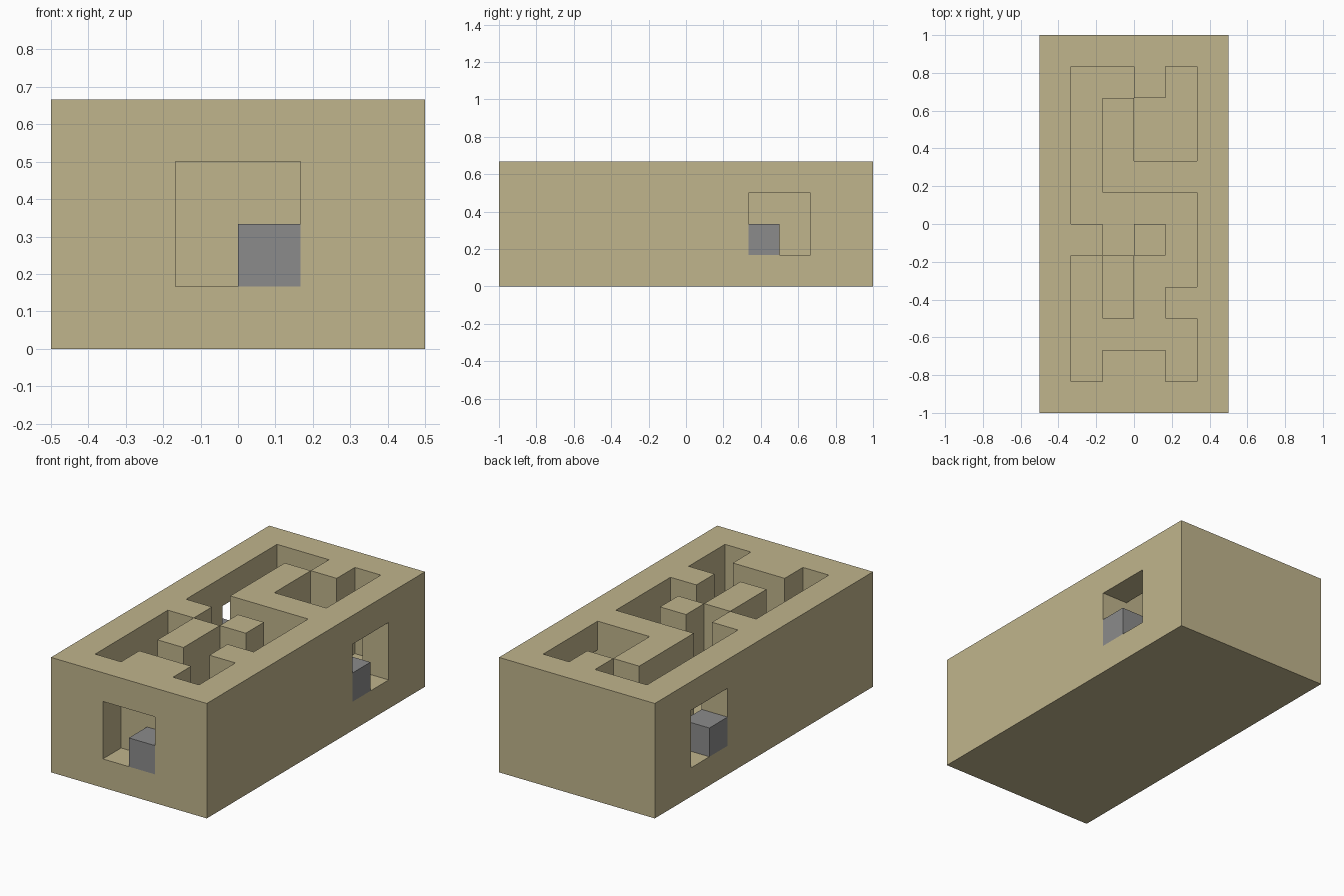
import bpy
import bmesh
from mathutils import Vector

cube = bpy.data.objects.get("Cube")
if cube:
    bpy.data.objects.remove(cube, do_unlink=True)

U = 1 / 6                 # edge of one building cell
NX, NY, NZ = 6, 12, 4     # box size in cells

# Maze plan inside the walls, back row first: '#' is a wall, '.' is a channel
MAZE = ["..#.",
        ".#..",
        ".#..",
        ".###",
        "....",
        "#.#.",
        ".#..",
        ".#.#",
        "....",
        ".##."]


def material(name, rgb):
    mat = bpy.data.materials.new(name)
    mat.use_nodes = True
    color = (*rgb, 1)
    mat.diffuse_color = color
    mat.node_tree.nodes["Principled BSDF"].inputs["Base Color"].default_value = color
    return mat


def is_solid(i, j, k):
    """Tell whether a cell is filled with material."""
    if not (0 <= i < NX and 0 <= j < NY and 0 <= k < NZ):
        return False
    if k == 0:
        return True                                   # floor slab
    if i in (0, NX - 1):                              # side windows
        return not (j in (8, 9) and k in (1, 2))
    if j == 0:                                        # front recess
        return not (i in (2, 3) and k in (1, 2))
    if j == NY - 1:
        return True
    return MAZE[NY - 2 - j][i - 1] == "#"


def skin_cells(name, cells, filled, mat):
    """Make a quad wherever a filled cell meets an empty one."""
    bm = bmesh.new()
    origin = Vector((-NX / 2, -NY / 2, 0))
    for cell in cells:
        for axis in range(3):
            for side in (-1, 1):
                near = list(cell)
                near[axis] += side
                if filled(*near):
                    continue
                n, a, b = (Vector([float(c == (axis + s) % 3) for c in range(3)])
                           for s in range(3))
                mid = Vector(cell) + (n + a + b) / 2 + n * side / 2
                ring = [mid + (a * s + b * t) / 2
                        for s, t in ((-1, -1), (1, -1), (1, 1), (-1, 1))]
                bm.faces.new([bm.verts.new((p + origin) * U) for p in ring[::side]])
    bmesh.ops.remove_doubles(bm, verts=bm.verts, dist=U / 100)
    mesh = bpy.data.meshes.new(name)
    bm.to_mesh(mesh)
    bm.free()
    mesh.materials.append(mat)
    obj = bpy.data.objects.new(name, mesh)
    bpy.context.collection.objects.link(obj)
    return obj


tan = material("tan", (0.53, 0.46, 0.265))
grey = material("grey", (0.26, 0.26, 0.26))

# Box with the maze channels and windows
grid = [(i, j, k) for i in range(NX) for j in range(NY) for k in range(NZ)]
skin_cells("maze_box", [c for c in grid if is_solid(*c)], is_solid, tan)

# Single blocks sitting in the three windows
for name, spot in (("front_block", (3, 0, 1)),
                   ("left_block", (NX - 1, 8, 1)),
                   ("right_block", (0, 8, 1))):
    skin_cells(name, [spot], lambda *c: False, grey)
